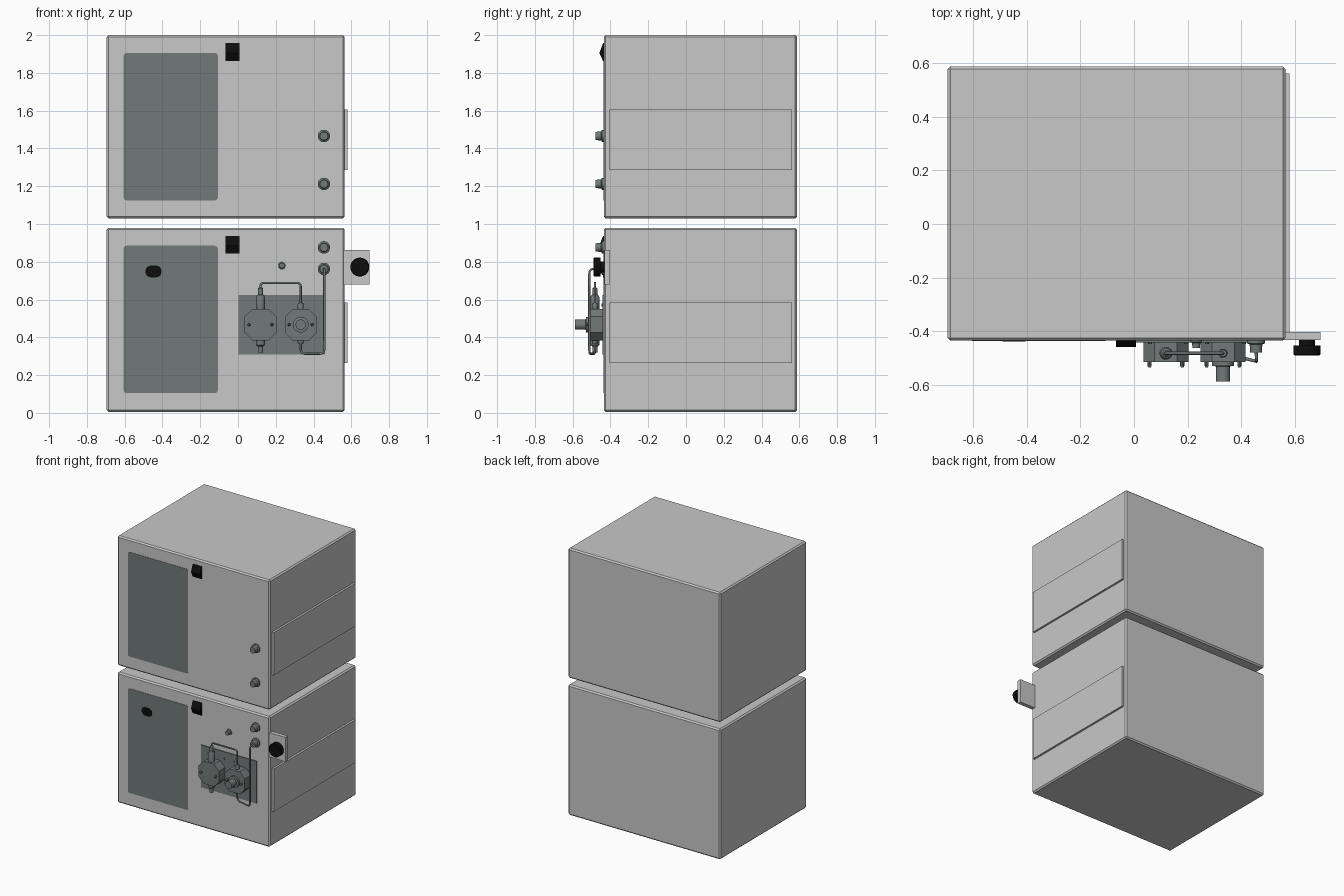
import bpy, bmesh, math
from mathutils import Vector

if "Cube" in bpy.data.objects:
    bpy.data.objects.remove(bpy.data.objects["Cube"])

def mat(name, c):
    m = bpy.data.materials.new(name)
    m.diffuse_color = (*c, 1)
    m.use_nodes = True
    m.node_tree.nodes["Principled BSDF"].inputs["Base Color"].default_value = m.diffuse_color
    return m

LIGHT = mat("light_grey", (0.58, 0.58, 0.58))
DARK = mat("slate_grey", (0.165, 0.195, 0.19))
BLACK = mat("black", (0.004, 0.004, 0.004))
F = -0.435  # front face of the cabinets

def make(name, bm, m, smooth=False, bevel=0):
    bmesh.ops.recalc_face_normals(bm, faces=bm.faces[:])
    me = bpy.data.meshes.new(name)
    bm.to_mesh(me)
    bm.free()
    me.materials.append(m)
    ob = bpy.data.objects.new(name, me)
    bpy.context.collection.objects.link(ob)
    if bevel:
        b = ob.modifiers.new("bevel", 'BEVEL')
        b.width, b.segments = bevel, 1
    if smooth:
        bpy.ops.object.select_all(action='DESELECT')
        ob.select_set(True)
        bpy.context.view_layer.objects.active = ob
        bpy.ops.object.shade_smooth_by_angle()
    return ob

def box(name, x, y, z, m, bevel=0):
    bm = bmesh.new()
    bmesh.ops.create_cube(bm, size=1)
    for v in bm.verts:
        for i, (a, b) in enumerate((x, y, z)):
            v.co[i] = a if v.co[i] < 0 else b
    return make(name, bm, m, bevel=bevel)

def prism(name, pts, axis, lo, hi, m):
    """Extrude a 2D outline along y (points are x,z) or along x (points are y,z)."""
    bm = bmesh.new()
    put = (lambda p, t: (p[0], t, p[1])) if axis == 'y' else (lambda p, t: (t, p[0], p[1]))
    f = bm.faces.new([bm.verts.new(put(p, lo)) for p in pts])
    r = bmesh.ops.extrude_face_region(bm, geom=[f])
    d = Vector(put((0, 0), hi - lo))
    for v in r["geom"]:
        if isinstance(v, bmesh.types.BMVert):
            v.co += d
    return make(name, bm, m)

def turned(name, origin, axis, prof, m, n=24, smooth=True):
    """Lathe a list of (radius, distance) along a direction."""
    bm = bmesh.new()
    q = Vector((0, 0, 1)).rotation_difference(Vector(axis))
    rings = []
    for r, h in prof:
        rings.append([bm.verts.new(Vector(origin) + q @ Vector(
            (r * math.cos(2 * math.pi * (i + .5) / n), r * math.sin(2 * math.pi * (i + .5) / n), h)))
            for i in range(n)])
    for a, b in zip(rings, rings[1:]):
        for i in range(n):
            bm.faces.new((a[i], a[(i + 1) % n], b[(i + 1) % n], b[i]))
    bm.faces.new(rings[0])
    bm.faces.new(rings[-1])
    return make(name, bm, m, smooth)

def rounded(x0, x1, z0, z1, r):
    pts = []
    for cx, cz, a0 in ((x1 - r, z1 - r, 0), (x0 + r, z1 - r, 90), (x0 + r, z0 + r, 180), (x1 - r, z0 + r, 270)):
        for k in range(5):
            a = math.radians(a0 + k * 22.5)
            pts.append((cx + r * math.cos(a), cz + r * math.sin(a)))
    return pts

def tube(name, path, r, bend, m):
    p = [Vector(v) for v in path]
    pts = [p[0]]
    for a, b, c in zip(p, p[1:], p[2:]):  # round every corner
        s, e = b + (a - b).normalized() * bend, b + (c - b).normalized() * bend
        for k in range(6):
            t = k / 5
            pts.append(s * (1 - t) ** 2 + b * 2 * t * (1 - t) + e * t * t)
    pts.append(p[-1])
    cu = bpy.data.curves.new(name, 'CURVE')
    cu.dimensions = '3D'
    cu.bevel_depth, cu.bevel_resolution, cu.use_fill_caps = r, 2, True
    sp = cu.splines.new('POLY')
    sp.points.add(len(pts) - 1)
    for q, v in zip(sp.points, pts):
        q.co = (*v, 1)
    cu.materials.append(m)
    ob = bpy.data.objects.new(name, cu)
    bpy.context.collection.objects.link(ob)
    bpy.ops.object.select_all(action='DESELECT')
    ob.select_set(True)
    bpy.context.view_layer.objects.active = ob
    bpy.ops.object.convert(target='MESH')

FRONT = (0, -1, 0)

# two stacked cabinets with window, rocker switch and side panel
for tag, z0, z1 in (("lower", 0.005, 0.98), ("upper", 1.03, 2.0)):
    box(tag + "_cabinet", (-0.695, 0.565), (F, 0.588), (z0, z1), LIGHT, 0.01)
    prism(tag + "_window", rounded(-0.605, -0.107, z1 - 0.875, z1 - 0.095, 0.015), 'y', F - 0.002, F + 0.002, DARK)
    s = z1 - 0.09
    prism(tag + "_rocker_switch", [(F + .002, s + .047), (F - .004, s + .047), (F - .024, s - .005),
                                   (F - .004, s - .047), (F + .002, s - .047)], 'x', -0.067, 0.007, BLACK)
    box(tag + "_side_panel", (0.56, 0.58), (-0.405, 0.562), (z1 - 0.715, z1 - 0.395), LIGHT)

# small dark mark on the lower window
prism("window_mark", rounded(-0.49, -0.405, 0.718, 0.78, 0.028), 'y', F - 0.004, F, BLACK)

# port fittings on the front
for i, (x, z, k) in enumerate(((.455, 1.466, 1), (.455, 1.212, 1), (.455, .876, 1), (.455, .762, 1), (.232, .78, .65))):
    turned(f"port_fitting_{i}", (x, F + .002, z), FRONT,
           [(.033 * k, 0), (.033 * k, .012 * k), (.024 * k, .016 * k), (.022 * k, .046 * k)], DARK)

# pump mounting plate with screws
box("pump_plate", (0.002, 0.46), (F - 0.006, F + 0.002), (0.308, 0.624), DARK)
for i, x in enumerate((.06, .195, .272, .41)):
    turned(f"plate_screw_{i}", (x, F - .004, .57), FRONT, [(.008, 0), (.008, .008)], DARK, 10)

# two octagonal pump heads
PZ, PY = 0.467, -0.482
for tag, cx in (("left", 0.119), ("right", 0.332)):
    a, c = 0.084, 0.042
    octo = [(cx + u, PZ + v) for u, v in ((a, c), (c, a), (-c, a), (-a, c), (-a, -c), (-c, -a), (c, -a), (a, -c))]
    prism(tag + "_pump_head", octo, 'y', F - 0.08, F - 0.004, DARK)
    for s in (-1, 1):
        turned(f"{tag}_pump_screw_{s}", (cx + s * .061, F - .078, PZ), FRONT,
               [(.008, 0), (.008, .016), (.004, .023)], DARK, 10)

# check valves and nuts on the pump heads
turned("left_top_valve", (.119, PY, PZ + .08), (0, 0, 1),
       [(.024, 0), (.024, .065), (.018, .078), (.013, .08), (.013, .112), (.007, .118)], DARK)
turned("left_bottom_valve", (.119, PY, PZ - .08), (0, 0, -1),
       [(.024, 0), (.024, .028), (.014, .036), (.013, .068)], DARK)
turned("right_top_valve", (.332, PY, PZ + .08), (0, 0, 1),
       [(.016, 0), (.016, .025), (.013, .036)], DARK)
turned("right_bottom_valve", (.332, PY, PZ - .08), (0, 0, -1),
       [(.016, 0), (.016, .015), (.012, .022)], DARK)

# purge knob on the right pump head
turned("purge_knob", (.332, F - .078, PZ), FRONT,
       [(.042, 0), (.042, .016), (.027, .018), (.027, .075)], DARK)

# connecting tubes
tube("upper_tube", [(.119, PY, .65), (.119, PY, .688), (.332, PY, .688), (.332, PY, .57)], .006, .02, DARK)
tube("outlet_tube", [(.332, PY, .39), (.332, PY, .313), (.457, -.512, .313),
                     (.457, -.512, .762), (.455, F - .03, .762)], .006, .025, DARK)

# side bracket with black round knob
box("side_bracket", (0.55, 0.695), (F + .003, -0.402), (0.68, 0.862), LIGHT)
turned("bracket_knob", (.645, F + .004, .772), FRONT,
       [(.03, 0), (.03, .022), (.05, .022), (.05, .056), (.046, .06)], BLACK, 32)
